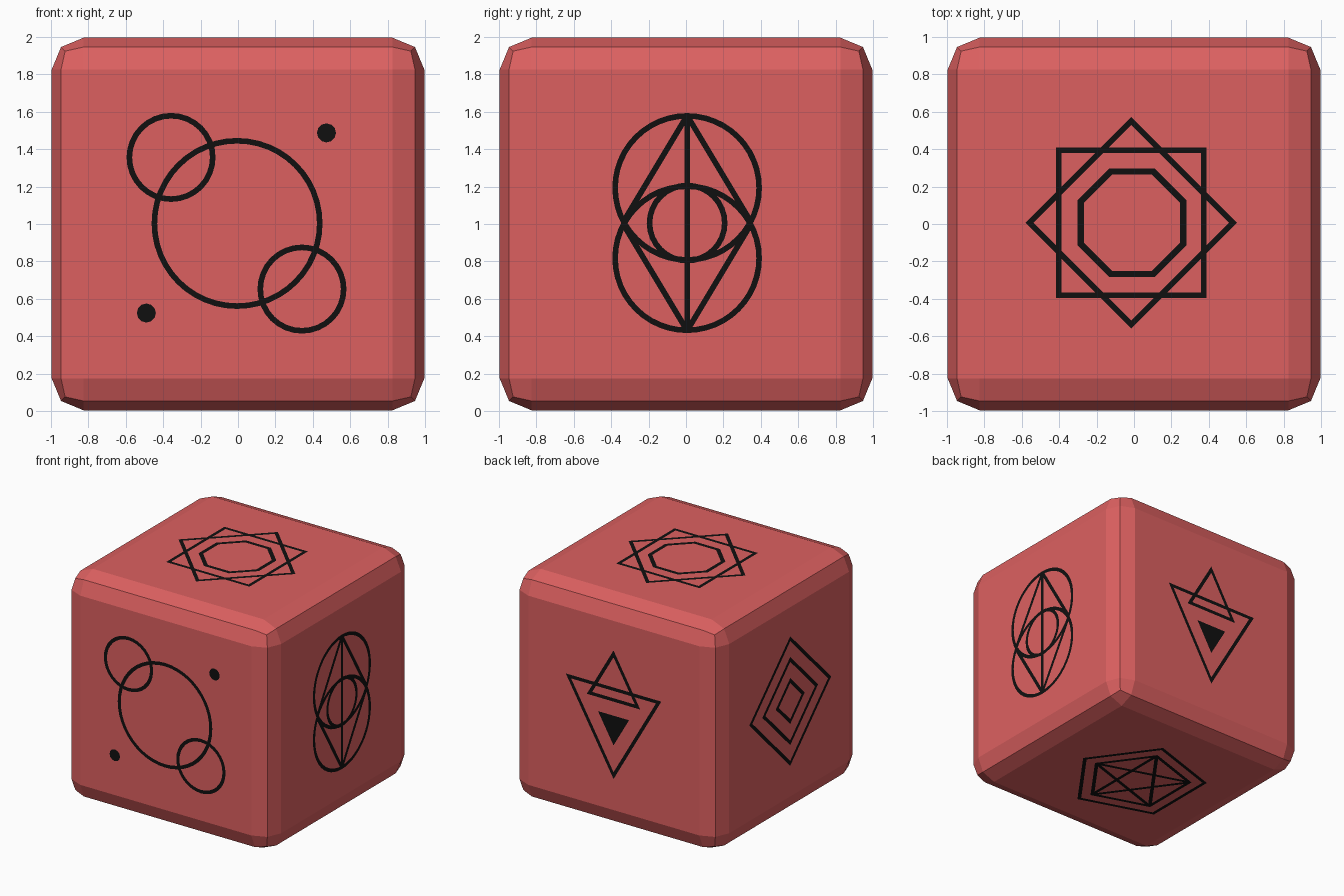
import bpy, bmesh, math
from mathutils import Vector

if "Cube" in bpy.data.objects:
    bpy.data.objects.remove(bpy.data.objects["Cube"])

STROKE = 0.03
HALF = 0.996          # body half size; the painted plates sit at 1.0


def material(name, rgb):
    m = bpy.data.materials.new(name)
    m.diffuse_color = (*rgb, 1)
    m.use_nodes = True
    m.node_tree.nodes["Principled BSDF"].inputs["Base Color"].default_value = m.diffuse_color
    return m


RED = material("soft_red", (0.72, 0.118, 0.118))
BLACK = material("ink_black", (0.005, 0.005, 0.005))


def finish(bm, name, mat):
    me = bpy.data.meshes.new(name)
    bm.to_mesh(me)
    bm.free()
    me.materials.append(mat)
    ob = bpy.data.objects.new(name, me)
    bpy.context.collection.objects.link(ob)
    return ob


class Plate:
    """Thin flat symbol drawn in a cube face's own right/up coordinates."""

    def __init__(self, name, right, up):
        self.name, self.r, self.u = name, Vector(right), Vector(up)
        self.n = self.r.cross(self.u)
        self.bm = bmesh.new()

    def poly(self, pts):
        self.bm.faces.new([self.bm.verts.new(
            self.r * a + self.u * b + self.n + Vector((0, 0, 1))) for a, b in pts])

    def corners(self, cx, cy, rad, n, rot):
        return [(cx + rad * math.cos(math.radians(rot) + math.tau * i / n),
                 cy + rad * math.sin(math.radians(rot) + math.tau * i / n)) for i in range(n)]

    def disc(self, cx, cy, rad, n, rot=0):
        self.poly(self.corners(cx, cy, rad, n, rot))

    def ring(self, cx, cy, rad, n=48, rot=0, w=STROKE):
        o = self.corners(cx, cy, rad, n, rot)
        i = self.corners(cx, cy, rad - w / math.cos(math.pi / n), n, rot)
        for k in range(n):
            j = (k + 1) % n
            self.poly([o[k], o[j], i[j], i[k]])

    def bar(self, p, q, w=STROKE):
        p, q = Vector(p), Vector(q)
        d = (q - p).normalized()
        s = Vector((-d.y, d.x)) * w / 2
        self.poly([p - s, q - s, q + s, p + s])

    def done(self):
        finish(self.bm, self.name, BLACK)


# Cube body with two-step rounded edges
bm = bmesh.new()
bmesh.ops.create_cube(bm, size=2 * HALF)
bmesh.ops.bevel(bm, geom=bm.edges[:], offset=0.17, segments=2, profile=0.5, affect='EDGES')
bmesh.ops.translate(bm, verts=bm.verts[:], vec=(0, 0, 1))
finish(bm, "cube_body", RED)

# Front: large circle, two small circles, two dots
f = Plate("front_circles", (1, 0, 0), (0, 0, 1))
f.ring(-0.005, 0.003, 0.457)
f.ring(-0.358, 0.356, 0.238, 32)
f.ring(0.342, -0.348, 0.238, 32)
f.disc(0.473, 0.487, 0.051, 12)
f.disc(-0.49, -0.476, 0.051, 12)
f.done()

# Right: two overlapping circles, rhombus, inner circle and centre line
r = Plate("right_eye", (0, 1, 0), (0, 0, 1))
c, z = 0.006, 0.005
for side in (-1, 1):
    r.ring(c, z + side * 0.188, 0.4)
    for tip in (-1, 1):
        r.bar((c, z + tip * 0.575), (c + side * 0.345, z))
r.ring(c, z, 0.216, 32)
r.bar((c, z - 0.58), (c, z + 0.58))
r.done()

# Top: two crossed squares around an octagon
t = Plate("top_star", (1, 0, 0), (0, 1, 0))
t.ring(-0.015, 0.007, 0.57, 4, 45)
t.ring(-0.015, 0.007, 0.565, 4, 0)
t.ring(-0.01, 0.007, 0.315, 8, 22.5, 0.034)
t.done()

# Back: outlined triangles and one solid triangle
b = Plate("back_triangles", (-1, 0, 0), (0, 0, 1))
b.ring(0, -0.02, 0.533, 3, -90)
b.ring(0, 0.272, 0.298, 3, 90)
b.disc(0, -0.086, 0.173, 3, -90)
b.done()

# Left: nested diamonds
l = Plate("left_diamonds", (0, -1, 0), (0, 0, 1))
for rad in (0.565, 0.385, 0.2):
    l.ring(0.01, 0.01, rad, 4)
l.done()

# Bottom: two pentagons with a five-pointed star inside
p = Plate("bottom_star", (1, 0, 0), (0, -1, 0))
cx, cy = -0.065, 0.04
p.ring(cx, cy, 0.583, 5)
p.ring(cx, cy, 0.455, 5)
pts = p.corners(cx, cy, 0.44, 5, 0)
for i in range(5):
    p.bar(pts[i], pts[(i + 2) % 5])
p.done()
